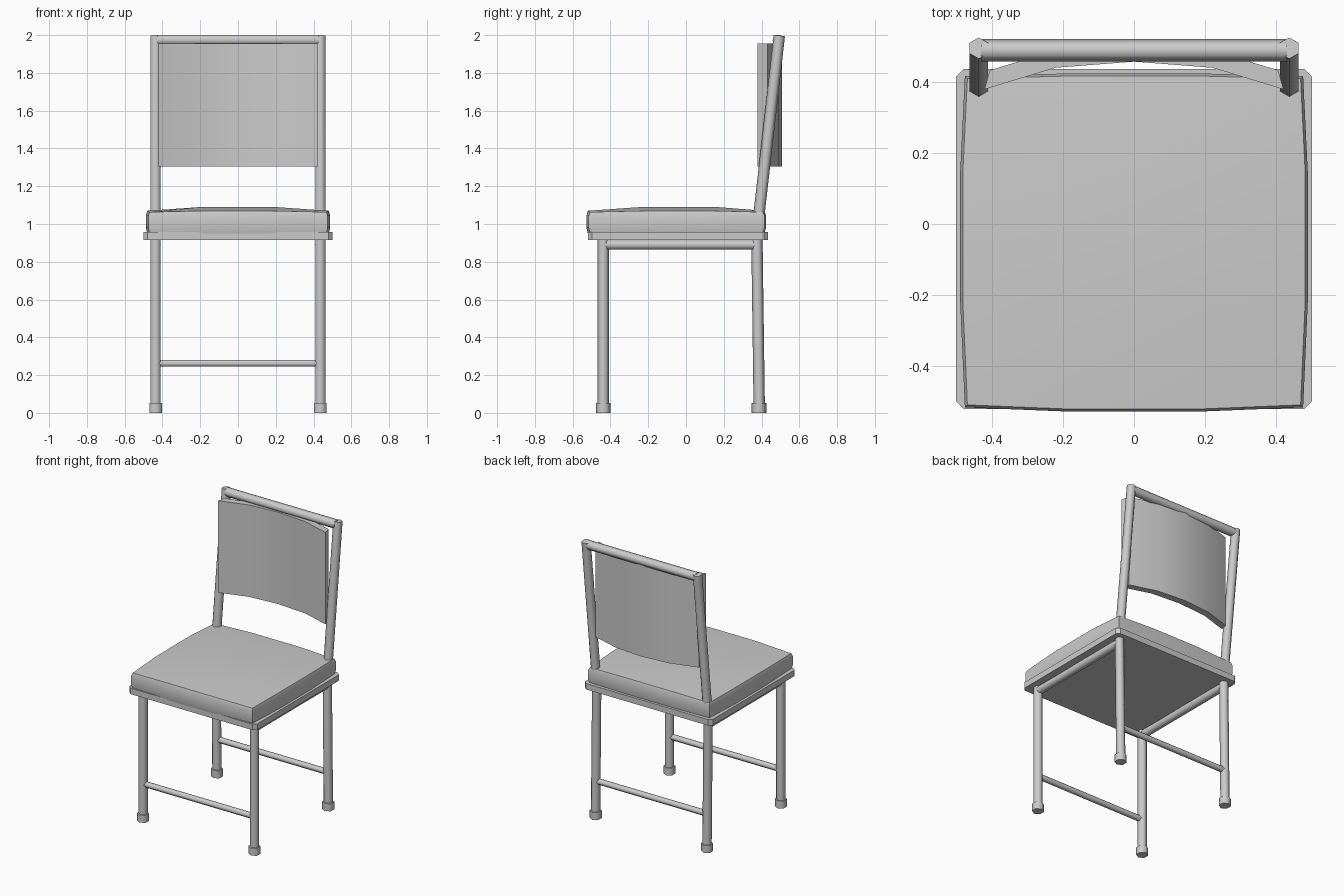
import bpy, bmesh, math
from mathutils import Vector

if "Cube" in bpy.data.objects:
    bpy.data.objects.remove(bpy.data.objects["Cube"])

grey = bpy.data.materials.new("grey")
grey.diffuse_color = (0.6, 0.6, 0.6, 1)
grey.use_nodes = True
grey.node_tree.nodes["Principled BSDF"].inputs["Base Color"].default_value = grey.diffuse_color


def finish(name, bm, angle):
    bmesh.ops.recalc_face_normals(bm, faces=bm.faces[:])
    me = bpy.data.meshes.new(name)
    bm.to_mesh(me)
    bm.free()
    me.materials.append(grey)
    ob = bpy.data.objects.new(name, me)
    bpy.context.collection.objects.link(ob)
    bpy.ops.object.select_all(action='DESELECT')
    ob.select_set(True)
    bpy.context.view_layer.objects.active = ob
    bpy.ops.object.shade_smooth_by_angle(angle=math.radians(angle))
    return ob


def loft(bm, rings, cap_end=True):
    """Join rings of points with quads and cap the ends."""
    vs = [[bm.verts.new(p) for p in r] for r in rings]
    n = len(vs[0])
    for a, b in zip(vs, vs[1:]):
        for i in range(n):
            j = (i + 1) % n
            bm.faces.new((a[i], a[j], b[j], b[i]))
    bm.faces.new(vs[0][::-1])
    if cap_end:
        bm.faces.new(vs[-1])
    return vs[-1]


def tube(name, pts, r, side=(0, 1, 0)):
    """Six-sided tube along a path, corners pointing to 'side'."""
    pts = [Vector(p) for p in pts]
    rings = []
    for i, p in enumerate(pts):
        t = (pts[min(i + 1, len(pts) - 1)] - pts[max(i - 1, 0)]).normalized()
        u = Vector(side)
        u = (u - t * u.dot(t)).normalized()
        v = t.cross(u)
        rings.append([p + r * (u * math.cos(k * math.pi / 3) + v * math.sin(k * math.pi / 3))
                      for k in range(6)])
    bm = bmesh.new()
    loft(bm, rings)
    return finish(name, bm, 65)


# legs, feet and side rails, left and right
LX = 0.436
for s, tag in ((-1, "left"), (1, "right")):
    x = s * LX
    tube("front_leg_" + tag, [(x, -0.438, 0.01), (x, -0.438, 0.925)], 0.03)
    tube("rear_leg_" + tag, [(x, 0.388, 0.01), (x, 0.375, 0.95), (x, 0.494, 1.997)], 0.03)
    tube("front_foot_" + tag, [(x, -0.438, 0), (x, -0.438, 0.053)], 0.039)
    tube("rear_foot_" + tag, [(x, 0.386, 0), (x, 0.386, 0.053)], 0.039)
    tube("side_rail_" + tag, [(x, -0.43, 0.89), (x, 0.37, 0.89)], 0.028, (1, 0, 0))

# cross bars
tube("front_stretcher", [(-0.42, -0.438, 0.262), (0.42, -0.438, 0.262)], 0.02)
tube("rear_stretcher", [(-0.42, 0.385, 0.262), (0.42, 0.385, 0.262)], 0.02)
tube("top_bar", [(-0.43, 0.488, 1.974), (0.43, 0.488, 1.974)], 0.031)

# seat board with clipped corners
X, Y0, Y1, C = 0.5, -0.52, 0.435, 0.022
plan = [(-X + C, Y0), (X - C, Y0), (X, Y0 + C), (X, Y1 - C),
        (X - C, Y1), (-X + C, Y1), (-X, Y1 - C), (-X, Y0 + C)]
bm = bmesh.new()
loft(bm, [[(x, y, z) for x, y in plan] for z in (0.915, 0.957)])
finish("seat_board", bm, 30)

# domed cushion: bulging sides, raised middle
CY = -0.052
rim = [(-.475, -.463, 0), (-.18, -.475, 1), (.18, -.475, 1), (.475, -.463, 0),
       (.488, -.17, 1), (.488, .2, 1), (.475, .467, 0), (.18, .475, 1),
       (-.18, .475, 1), (-.475, .467, 0), (-.488, .2, 1), (-.488, -.17, 1)]
bm = bmesh.new()
rings = [[(x * k, CY + y * k, z + m * 0.007 * (z > 1.05)) for x, y, m in rim]
         for z, k in ((0.95, 0.985), (0.98, 1.0), (1.045, 1.0), (1.063, 0.985))]
t = loft(bm, rings, False)
a, b, c, d = [bm.verts.new((x, CY + y, 1.091)) for x, y in
              ((-.18, -.17), (.18, -.17), (.18, .2), (-.18, .2))]
for f in ((t[0], t[1], a, t[11]), (t[1], t[2], b, a), (t[2], t[3], t[4], b),
          (b, t[4], t[5], c), (t[5], t[6], t[7], c), (c, t[7], t[8], d),
          (t[8], t[9], t[10], d), (d, t[10], t[11], a), (a, b, c, d)):
    bm.faces.new(f)
finish("seat_cushion", bm, 40)

# curved upright back panel
front = [(-.42, .378), (-.22, .439), (0, .456), (.22, .439), (.42, .378)]
back = [(.405, .432), (.21, .49), (0, .508), (-.21, .49), (-.405, .432)]
bm = bmesh.new()
loft(bm, [[(x, y, z) for x, y in front + back] for z in (1.305, 1.955)])
finish("back_panel", bm, 35)
